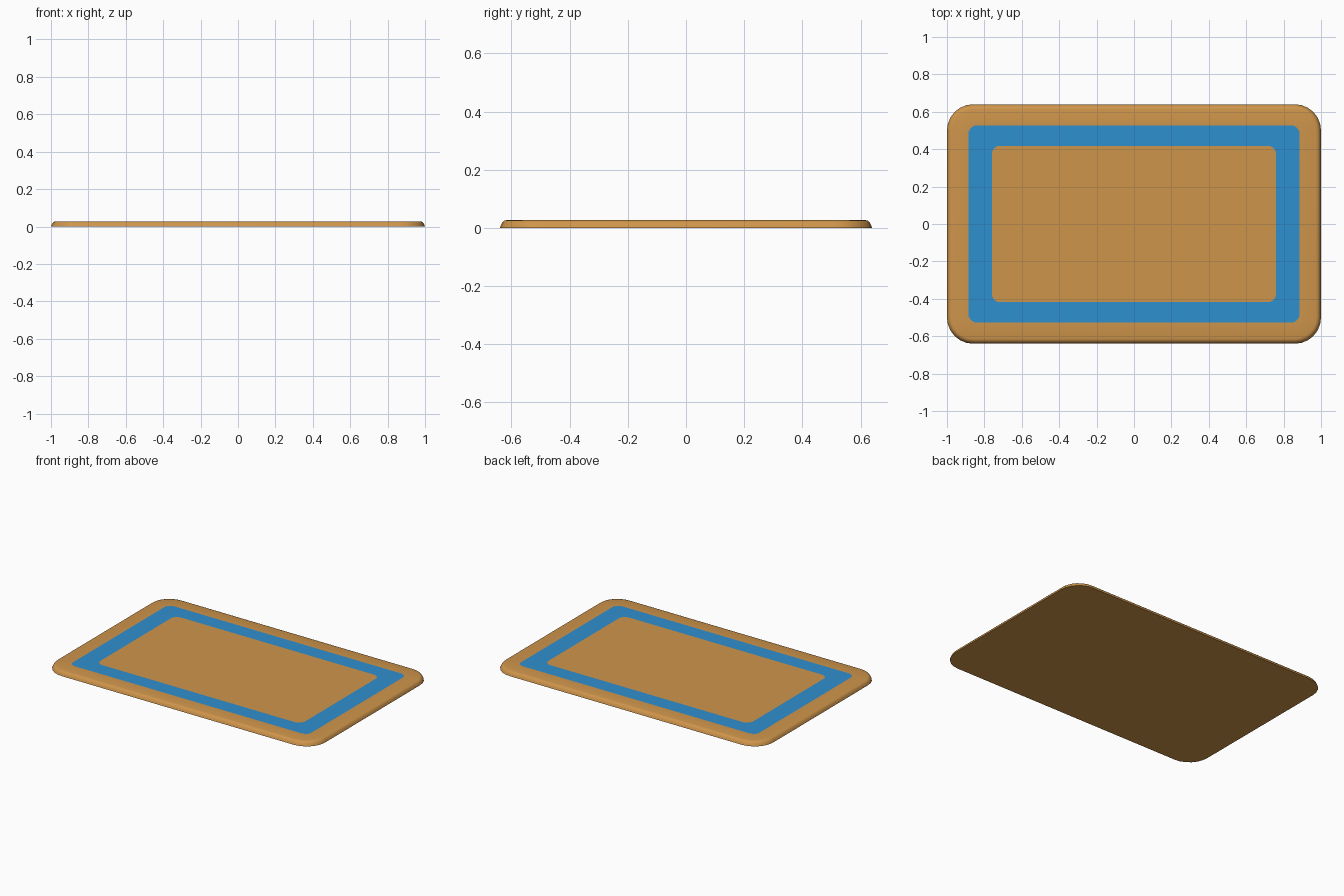
import bpy, bmesh, math

if "Cube" in bpy.data.objects:
    bpy.data.objects.remove(bpy.data.objects["Cube"])


def material(name, rgb):
    m = bpy.data.materials.new(name)
    m.diffuse_color = (*rgb, 1)
    m.use_nodes = True
    m.node_tree.nodes["Principled BSDF"].inputs["Base Color"].default_value = m.diffuse_color
    return m


TAN = material("tan", (0.62, 0.30, 0.07))
BLUE = material("blue", (0.028, 0.28, 0.63))
SEGMENTS = 6


def ring(bm, hx, hy, r, z):
    """Rounded rectangle loop of half size hx, hy."""
    verts = []
    for q, (sx, sy) in enumerate([(1, 1), (-1, 1), (-1, -1), (1, -1)]):
        for i in range(SEGMENTS + 1):
            a = math.pi / 2 * (q + i / SEGMENTS)
            verts.append(bm.verts.new((sx * (hx - r) + r * math.cos(a),
                                       sy * (hy - r) + r * math.sin(a), z)))
    return verts


# Mat: rounded border edge, then inset loops for the blue band
H = 0.028
edge = [(0, 0), (0.003, 0.008), (0.008, 0.018), (0.015, 0.025), (0.027, H)]
loops = [(1 - d, 0.64 - d, 0.14 - d, z) for d, z in edge]
loops += [(0.885, 0.527, 0.045, H), (0.76, 0.418, 0.045, H)]

bm = bmesh.new()
rings = [ring(bm, *l) for l in loops]
n = len(rings[0])
for k in range(len(rings) - 1):
    a, b = rings[k], rings[k + 1]
    for i in range(n):
        j = (i + 1) % n
        f = bm.faces.new((a[i], a[j], b[j], b[i]))
        f.material_index = 1 if k == len(rings) - 2 else 0
bm.faces.new(rings[-1])
bm.faces.new(rings[0][::-1])

mesh = bpy.data.meshes.new("rug")
bm.to_mesh(mesh)
bm.free()
mesh.materials.append(TAN)
mesh.materials.append(BLUE)
rug = bpy.data.objects.new("rug", mesh)
bpy.context.collection.objects.link(rug)
bpy.context.view_layer.objects.active = rug
rug.select_set(True)
bpy.ops.object.shade_smooth_by_angle(angle=math.radians(40))
